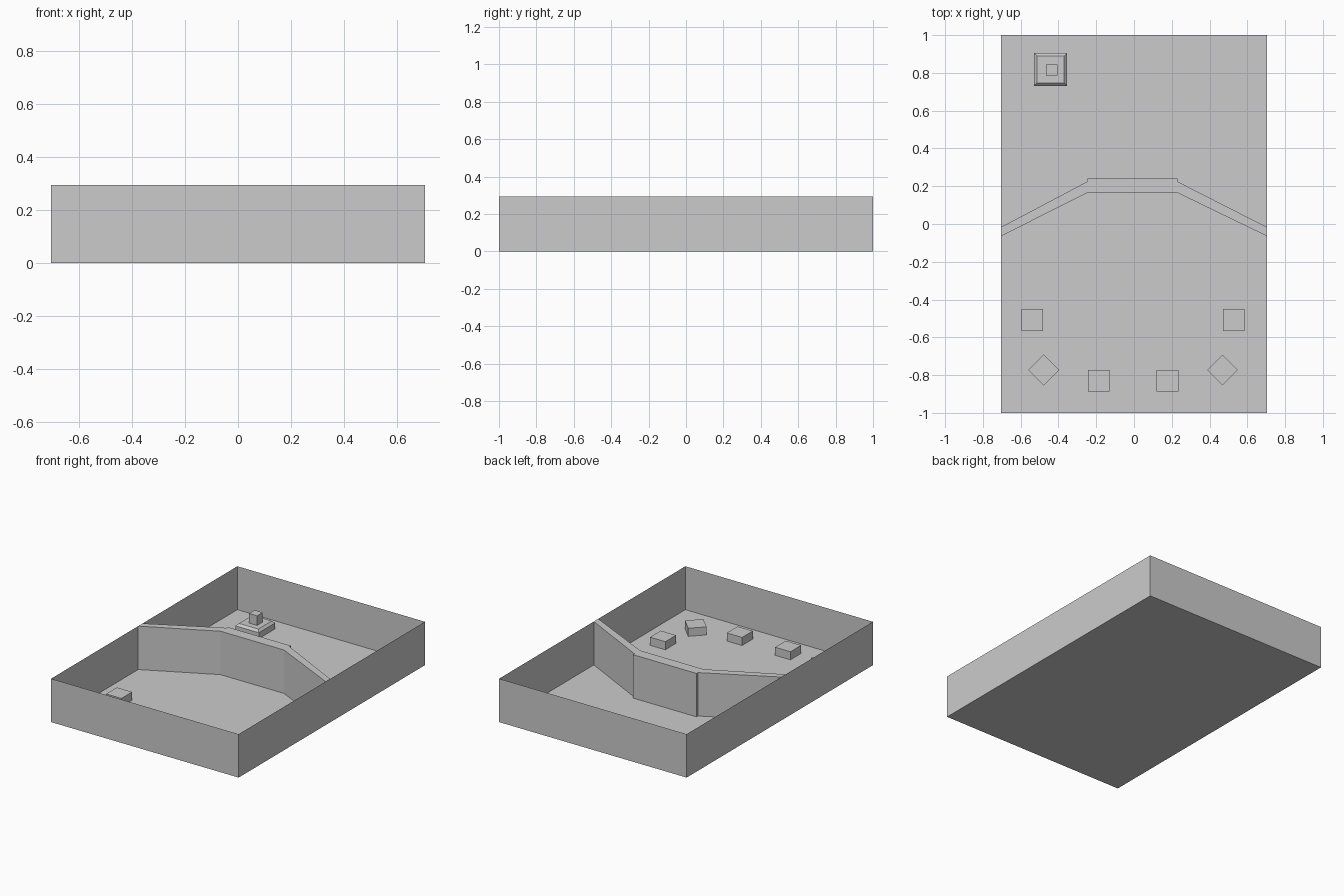
import bpy, bmesh
from math import radians
from mathutils import Matrix

if "Cube" in bpy.data.objects:
    bpy.data.objects.remove(bpy.data.objects["Cube"])

H = 0.295   # wall height
W = 0.705   # half width of the enclosure


def finish(name, bm):
    mesh = bpy.data.meshes.new(name)
    bm.to_mesh(mesh)
    bm.free()
    obj = bpy.data.objects.new(name, mesh)
    bpy.context.collection.objects.link(obj)
    return obj


def prism(name, outline, z0, z1):
    bm = bmesh.new()
    face = bm.faces.new([bm.verts.new((x, y, z0)) for x, y in outline])
    ext = bmesh.ops.extrude_face_region(bm, geom=[face], use_keep_orig=True)
    for v in ext["geom"]:
        if isinstance(v, bmesh.types.BMVert):
            v.co.z = z1
    bmesh.ops.recalc_face_normals(bm, faces=bm.faces)
    return finish(name, bm)


def block(name, x, y, size, z0, z1, angle=0, top=1.0):
    bm = bmesh.new()
    bmesh.ops.create_cube(bm, size=1)
    for v in bm.verts:
        s = size * (top if v.co.z > 0 else 1)
        v.co = (v.co.x * s, v.co.y * s, z1 if v.co.z > 0 else z0)
    bmesh.ops.rotate(bm, verts=bm.verts, matrix=Matrix.Rotation(radians(angle), 3, 'Z'))
    bmesh.ops.translate(bm, verts=bm.verts, vec=(x, y, 0))
    return finish(name, bm)


# Open-topped enclosure: floor and four thin outer walls
bm = bmesh.new()
bmesh.ops.create_cube(bm, size=1)
bmesh.ops.scale(bm, vec=(2 * W, 2, H), verts=bm.verts)
bmesh.ops.translate(bm, vec=(0, 0, H / 2), verts=bm.verts)
lid = [f for f in bm.faces if f.normal.z > 0.5]
bmesh.ops.delete(bm, geom=lid, context='FACES_ONLY')
finish("enclosure", bm)

# Bent partition wall across the middle, with small steps behind the bends
prism("partition_wall", [
    (-W, -0.065), (-0.247, 0.165), (0.23, 0.165), (W, -0.065),
    (W, -0.017), (0.23, 0.225), (0.23, 0.24),
    (-0.247, 0.24), (-0.247, 0.225), (-W, -0.017)], 0, H)

# Ring of low seats, mirrored left and right
for label, x, y, angle in (("side", 0.533, -0.508, 0),
                           ("corner", 0.473, -0.773, 45),
                           ("front", 0.182, -0.83, 0)):
    for side, sign in (("left", -1), ("right", 1)):
        block(f"{label}_seat_{side}", sign * x - 0.005, y, 0.115, 0, 0.055, angle)

# Stepped pedestal at the back left
block("pedestal_base", -0.442, 0.818, 0.175, 0, 0.04)
block("pedestal_bevel", -0.442, 0.818, 0.175, 0.04, 0.055, top=0.83)
block("pedestal_cube", -0.436, 0.815, 0.06, 0.055, 0.12)
